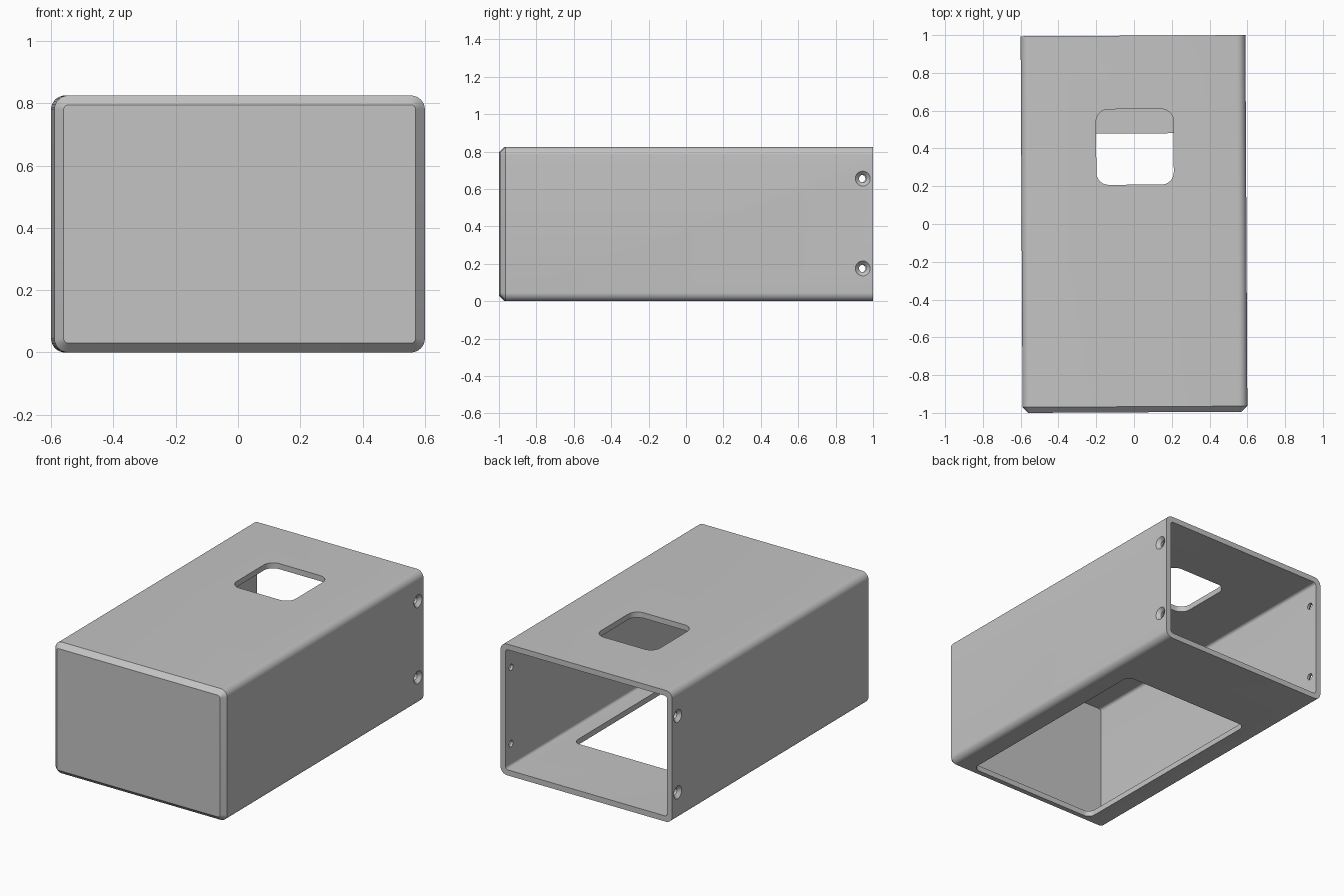
import bpy, bmesh
from math import sin, cos, pi, radians
from mathutils import Vector

if "Cube" in bpy.data.objects:
    bpy.data.objects.remove(bpy.data.objects["Cube"], do_unlink=True)

W, L, H = 1.19, 1.994, 0.825      # outer size
WALL, CHAMFER, RADIUS = 0.035, 0.03, 0.045

grey = bpy.data.materials.new("plain grey")
grey.use_nodes = True
grey.diffuse_color = (0.55, 0.55, 0.55, 1)
grey.node_tree.nodes["Principled BSDF"].inputs["Base Color"].default_value = (0.55, 0.55, 0.55, 1)


def rounded_rect(w, h, r, steps=8):
    """Counter-clockwise outline centred on the origin."""
    corners = [(1, 1), (-1, 1), (-1, -1), (1, -1)]
    points = []
    for i, (sx, sy) in enumerate(corners):
        for k in range(steps + 1):
            a = (i + k / steps) * pi / 2
            points.append((sx * (w / 2 - r) + r * cos(a), sy * (h / 2 - r) + r * sin(a)))
    return points


def circle(r, n=32):
    return [(r * cos(2 * pi * i / n), r * sin(2 * pi * i / n)) for i in range(n)]


def loft(name, sections, axis, centre):
    """Closed solid through (outline, depth) sections along an axis."""
    place = {"x": lambda u, v, d: (d, u, v),
             "y": lambda u, v, d: (u, d, v),
             "z": lambda u, v, d: (u, v, d)}[axis]
    bm = bmesh.new()
    rings = [[bm.verts.new(Vector(place(u, v, d)) + Vector(centre)) for u, v in outline]
             for outline, d in sections]
    for a, b in zip(rings, rings[1:]):
        for i in range(len(a)):
            j = (i + 1) % len(a)
            bm.faces.new((a[i], a[j], b[j], b[i]))
    bm.faces.new(rings[0])
    bm.faces.new(rings[-1])
    bmesh.ops.recalc_face_normals(bm, faces=bm.faces)
    mesh = bpy.data.meshes.new(name)
    bm.to_mesh(mesh)
    bm.free()
    obj = bpy.data.objects.new(name, mesh)
    mesh.materials.append(grey)
    bpy.context.collection.objects.link(obj)
    return obj


# Outer body with a chamfered front
body = rounded_rect(W, H, RADIUS)
face = rounded_rect(W - 2 * CHAMFER, H - 2 * CHAMFER, RADIUS - CHAMFER)
case = loft("case_shell", [(face, -L / 2), (body, -L / 2 + CHAMFER), (body, L / 2)],
            "y", (0, 0, H / 2))

# Hollow, open at the back
cavity = rounded_rect(W - 2 * WALL, H - 2 * WALL, 0.018)
cutters = [loft("cavity_cutter", [(cavity, -L / 2 + WALL), (cavity, L / 2 + 0.1)],
                "y", (0, 0, H / 2))]

# Window in the top and large opening in the floor
window = rounded_rect(0.41, 0.40, 0.065)
cutters.append(loft("window_cutter", [(window, -0.1), (window, 0.1)], "z", (0.007, 0.408, H)))
opening = rounded_rect(0.90, 1.415, 0.045)
cutters.append(loft("opening_cutter", [(opening, -0.1), (opening, 0.1)], "z", (0, -0.228, 0)))

# Countersunk screw holes in both sides
for side in (-1, 1):
    for z in (0.175, 0.655):
        profile = [(0.02, W / 2 - 0.1), (0.02, W / 2 - 0.02), (0.04, W / 2), (0.04, W / 2 + 0.05)]
        cutters.append(loft("screw_cutter", [(circle(r), side * d) for r, d in profile],
                            "x", (0, 0.942, z)))

bpy.context.view_layer.objects.active = case
for cutter in cutters:
    cutter.hide_render = True
    cut = case.modifiers.new("cut", "BOOLEAN")
    cut.operation = "DIFFERENCE"
    cut.solver = "EXACT"
    cut.object = cutter
    bpy.ops.object.modifier_apply(modifier=cut.name)
    bpy.data.objects.remove(cutter, do_unlink=True)

# Smooth rounded edges, and the slight turn of the case
bpy.ops.object.select_all(action="DESELECT")
case.select_set(True)
bpy.ops.object.shade_smooth_by_angle(angle=radians(30))
case.rotation_euler.z = radians(0.3)
